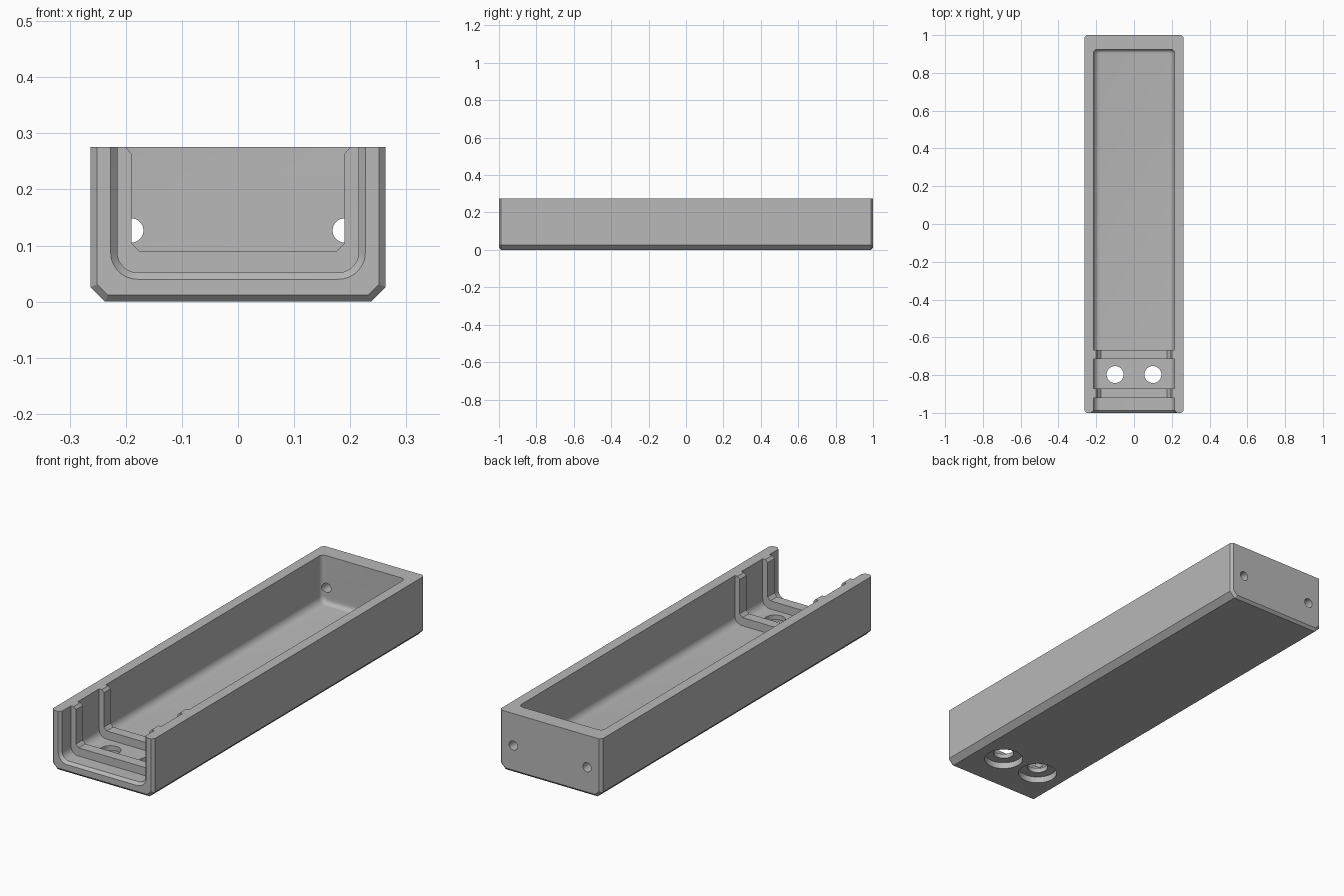
import bpy, bmesh, math
from mathutils import Matrix

cube = bpy.data.objects.get("Cube")
if cube:
    bpy.data.objects.remove(cube, do_unlink=True)

HALF_W, TOP, HALF_L = 0.263, 0.276, 1.0
EDGE, BEVEL = 0.012, 0.026          # end chamfer, long bottom chamfer
CAV_W, FLOOR, FILLET = 0.215, 0.052, 0.036
ARC = 10

grey = bpy.data.materials.new("plain grey")
grey.use_nodes = True
grey.diffuse_color = (0.48, 0.48, 0.48, 1)
grey.node_tree.nodes["Principled BSDF"].inputs["Base Color"].default_value = grey.diffuse_color


def make_object(name, bm):
    bmesh.ops.recalc_face_normals(bm, faces=bm.faces)
    mesh = bpy.data.meshes.new(name)
    bm.to_mesh(mesh)
    bm.free()
    mesh.materials.append(grey)
    obj = bpy.data.objects.new(name, mesh)
    bpy.context.collection.objects.link(obj)
    return obj


def loft(name, sections):
    """Solid through (y, half profile) sections, mirrored across x."""
    bm = bmesh.new()
    rings = []
    for y, half in sections:
        loop = half + [(-x, z) for x, z in reversed(half)]
        rings.append([bm.verts.new((x, y, z)) for x, z in loop])
    count = len(rings[0])
    for a, b in zip(rings, rings[1:]):
        for i in range(count):
            j = (i + 1) % count
            bm.faces.new((a[i], a[j], b[j], b[i]))
    bm.faces.new(rings[0])
    bm.faces.new(rings[-1])
    return make_object(name, bm)


def shell_profile(inset):
    k = inset * math.tan(math.pi / 8)
    w = HALF_W - inset
    return [(w, TOP), (w, BEVEL + k), (HALF_W - BEVEL - k, inset)]


def cavity_profile(w, floor, r, flare=0.0, straight=False):
    pts = [(w + flare, TOP + 0.05), (w + flare, TOP), (w, TOP - 0.012)]
    for i in range(ARC + 1):
        t = i / ARC
        if straight:
            dx, dz = t, 1 - t
        else:
            a = t * math.pi / 2
            dx, dz = 1 - math.cos(a), 1 - math.sin(a)
        pts.append((w - r * dx, floor + r * dz))
    return pts


def cylinder(name, x, y, z, radius, depth, along_y=False):
    bm = bmesh.new()
    turn = Matrix.Rotation(math.pi / 2, 4, "X") if along_y else Matrix()
    bmesh.ops.create_cone(bm, cap_ends=True, segments=40, radius1=radius, radius2=radius,
                          depth=depth, matrix=Matrix.Translation((x, y, z)) @ turn)
    return make_object(name, bm)


# Outer block with chamfered ends and lower edges
tray = loft("tray", [
    (-HALF_L, shell_profile(EDGE)), (-HALF_L + EDGE, shell_profile(0)),
    (HALF_L - EDGE, shell_profile(0)), (HALF_L, shell_profile(EDGE))])

# Open-fronted cavity, narrowed at the two retaining ribs
plain = cavity_profile(CAV_W, FLOOR, FILLET)
mouth = cavity_profile(CAV_W + EDGE, FLOOR - EDGE, FILLET + EDGE)
rib = cavity_profile(0.19, 0.09, 0.014, 0.011, True)
sections = [(-1.03, mouth), (-1.0, mouth), (-0.987, plain)]
for start, end in ((-0.922, -0.872), (-0.715, -0.667)):
    sections += [(start, plain), (start, rib), (end, rib), (end, plain)]
back, r = 0.925, 0.022
for i in range(7):
    a = i / 6 * math.pi / 2
    inset = r * (1 - math.cos(a))
    sections.append((back - r + r * math.sin(a),
                     cavity_profile(CAV_W - inset, FLOOR + inset, FILLET - inset)))
cutters = [loft("cavity_cutter", sections)]

# Counterbored floor holes and rear wall holes
for side in (-1, 1):
    cutters += [
        cylinder("floor_hole_cutter", side * 0.1, -0.797, 0.03, 0.045, 0.2),
        cylinder("counterbore_cutter", side * 0.1, -0.797, -0.02, 0.086, 0.1),
        cylinder("rear_hole_cutter", side * 0.19, 0.96, 0.127, 0.0215, 0.2, True)]

for cutter in cutters:
    cutter.hide_render = True
    mod = tray.modifiers.new(cutter.name, "BOOLEAN")
    mod.operation, mod.solver, mod.object = "DIFFERENCE", "EXACT", cutter

# Bake the cuts and drop the cutters
graph = bpy.context.evaluated_depsgraph_get()
baked = bpy.data.meshes.new_from_object(tray.evaluated_get(graph))
tray.modifiers.clear()
tray.data = baked
for cutter in cutters:
    bpy.data.objects.remove(cutter, do_unlink=True)

bpy.ops.object.select_all(action="DESELECT")
tray.select_set(True)
bpy.context.view_layer.objects.active = tray
bpy.ops.object.shade_smooth_by_angle(angle=math.radians(25))
